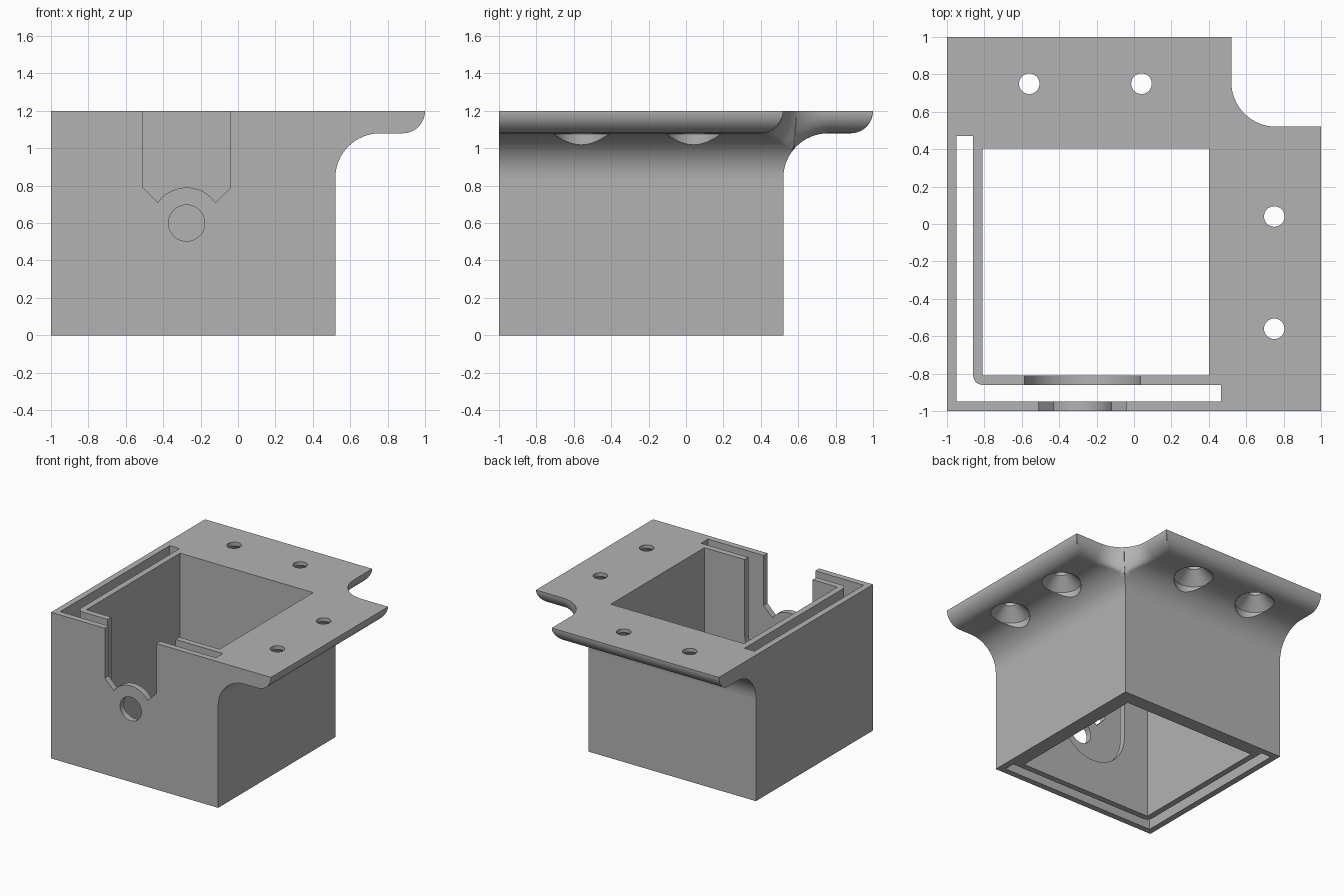
import bpy, bmesh
from math import sin, cos, pi, sqrt, hypot, radians

cube = bpy.data.objects.get("Cube")
if cube:
    bpy.data.objects.remove(cube)

grey = bpy.data.materials.new("plain_grey")
grey.use_nodes = True
grey.diffuse_color = (0.45, 0.45, 0.45, 1)
grey.node_tree.nodes["Principled BSDF"].inputs["Base Color"].default_value = (0.45, 0.45, 0.45, 1)

TOP, WALL, FILLET, ROUND = 1.2, 0.52, 0.24, 0.12
NOTCH = WALL + FILLET
HOLE_X, HOLE_Z = -0.275, 0.6


def add_object(name, bm):
    bmesh.ops.recalc_face_normals(bm, faces=bm.faces)
    mesh = bpy.data.meshes.new(name)
    bm.to_mesh(mesh)
    bm.free()
    mesh.materials.append(grey)
    obj = bpy.data.objects.new(name, mesh)
    bpy.context.collection.objects.link(obj)
    return obj


def prism(name, points, lo, hi, axis="z"):
    """Extrude a closed 2D outline along z, or along y for an xz outline."""
    bm = bmesh.new()
    place = (lambda p, h: (p[0], p[1], h)) if axis == "z" else (lambda p, h: (p[0], h, p[1]))
    a = [bm.verts.new(place(p, lo)) for p in points]
    b = [bm.verts.new(place(p, hi)) for p in points]
    bm.faces.new(a)
    bm.faces.new(b[::-1])
    for i in range(len(a)):
        j = (i + 1) % len(a)
        bm.faces.new((a[i], a[j], b[j], b[i]))
    return add_object(name, bm)


def rect(x0, y0, x1, y1):
    return [(x0, y0), (x1, y0), (x1, y1), (x0, y1)]


def arc(cx, cy, r, start, end, n):
    return [(cx + r * cos(radians(start + (end - start) * i / n)),
             cy + r * sin(radians(start + (end - start) * i / n))) for i in range(n + 1)]


def lathe(name, profile, x, y, n=40):
    """Stack of rings given as (radius, z), capped at both ends."""
    bm = bmesh.new()
    rings = [[bm.verts.new((px, py, z)) for px, py in arc(x, y, r, 0, 360, n)[:-1]]
             for r, z in profile]
    bm.faces.new(rings[0])
    bm.faces.new(rings[-1])
    for a, b in zip(rings, rings[1:]):
        for i in range(n):
            j = (i + 1) % n
            bm.faces.new((a[i], a[j], b[j], b[i]))
    return add_object(name, bm)


def cut(obj, cutters):
    for c in cutters:
        c.hide_render = True
        mod = obj.modifiers.new("cut", "BOOLEAN")
        mod.operation, mod.solver, mod.object = "DIFFERENCE", "EXACT", c
    bpy.context.view_layer.update()
    result = obj.evaluated_get(bpy.context.evaluated_depsgraph_get())
    mesh = bpy.data.meshes.new_from_object(result)
    obj.modifiers.clear()
    obj.data = mesh
    for c in cutters:
        bpy.data.objects.remove(c)


def smooth(obj):
    bpy.ops.object.select_all(action="DESELECT")
    obj.select_set(True)
    bpy.context.view_layer.objects.active = obj
    bpy.ops.object.shade_smooth_by_angle(angle=radians(30))


def underside(x, y):
    """Flange underside: hollow fillet at the wall, rounded lip at the free edge."""
    e = x - WALL
    z = TOP - ROUND
    if e < FILLET:
        z = z - FILLET + sqrt(max(0, FILLET ** 2 - (FILLET - e) ** 2))
    notch = WALL - y if x >= NOTCH else hypot(x - NOTCH, y - NOTCH) - FILLET
    d = max(0, min(notch, 1 - x))
    r = ROUND * min(1, e / FILLET)
    if d < r:
        z += (TOP - z) * (1 - sqrt(max(0, 1 - (1 - d / r) ** 2)))
    return z


def flange(name, swap):
    n = 16
    steps = [pi / 2 * i / n for i in range(n + 1)]
    xs = [WALL + FILLET * (1 - cos(a)) for a in steps]
    xs += [1 - ROUND + ROUND * sin(a) for a in steps]
    ts = [ROUND * (1 - cos(a)) for a in steps] + [0.16, 0.22, 0.3]
    bm = bmesh.new()
    low, high = [], []
    for x in xs:
        # the end follows the mitre, then the notch arc, then the straight edge
        end = WALL
        if x < NOTCH:
            end = min(x, NOTCH - sqrt(max(0, FILLET ** 2 - (x - NOTCH) ** 2)))
        ys = [end - t for t in ts] + [-1]
        flat = [(y, x) if swap else (x, y) for y in ys]
        low.append([bm.verts.new((*p, underside(x, y))) for p, y in zip(flat, ys)])
        high.append([bm.verts.new((*p, TOP)) for p in flat])

    def skin(a, b):
        for i in range(len(a) - 1):
            bm.faces.new((a[i], a[i + 1], b[i + 1], b[i]))

    for grid in (low, high):
        for a, b in zip(grid, grid[1:]):
            skin(a, b)
    for k in (0, -1):
        skin(low[k], high[k])
        skin([c[k] for c in low], [c[k] for c in high])
    bmesh.ops.remove_doubles(bm, verts=bm.verts, dist=0.00005)
    obj = add_object(name, bm)

    # countersunk screw holes
    drills = []
    for along in (0.04, -0.56):
        x, y = (along, 0.75) if swap else (0.75, along)
        drills.append(lathe("drill", [(0.15, 0.7), (0.15, 1.075), (0.055, 1.17), (0.055, 1.3)], x, y))
    cut(obj, drills)
    smooth(obj)


# square housing with a through pocket and an L-shaped slot
body = prism("housing", rect(-1, -1, WALL, WALL), 0, TOP)
pocket = prism("pocket", rect(-0.81, -0.81, 0.4, 0.405), -0.1, 1.3)
slot_outline = [(-0.95, -0.95), (0.465, -0.95), (0.465, -0.86)]
slot_outline += arc(-0.81, -0.81, 0.05, 270, 180, 8) + [(-0.86, 0.47), (-0.95, 0.47)]
slot = prism("slot", slot_outline, -0.1, 1.3)

# front opening with a raised collar above the round hole
opening_outline = [(-0.51, 1.3), (-0.51, 0.79)]
opening_outline += arc(HOLE_X, HOLE_Z, 0.19, 144.6, 35.4, 20) + [(-0.04, 0.79), (-0.04, 1.3)]
opening = prism("opening", opening_outline, -1.1, -0.9, "y")
round_hole = prism("round_hole", arc(HOLE_X, HOLE_Z, 0.097, 0, 360, 40)[:-1], -1.1, -0.9, "y")

# wider round-bottomed opening in the thin inner wall
inner_outline = [(0.035, 1.3)] + arc(HOLE_X, HOLE_Z, 0.31, 0, -180, 32) + [(-0.585, 1.3)]
inner_opening = prism("inner_opening", inner_outline, -0.9, -0.7, "y")

cut(body, [pocket, slot, opening, round_hole, inner_opening])
smooth(body)

# mounting flanges on two sides
flange("left_flange", False)
flange("back_flange", True)
